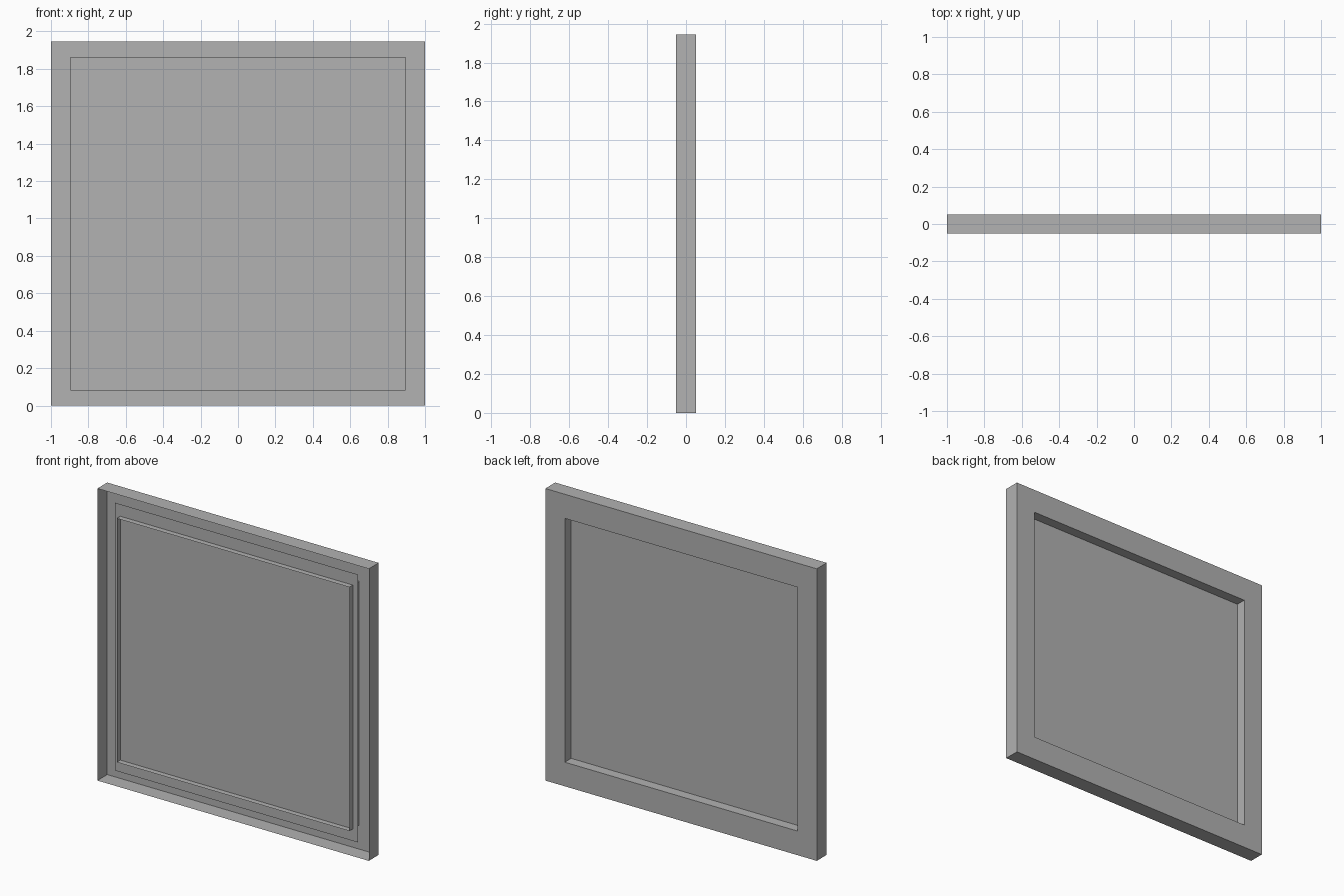
import bpy
import bmesh

HEIGHT = 1.945
MID_Z = HEIGHT / 2
HALF_DEPTH = 0.052

cube = bpy.data.objects.get("Cube")
if cube:
    bpy.data.objects.remove(cube, do_unlink=True)

grey = bpy.data.materials.new("plain_grey")
grey.use_nodes = True
colour = (0.445, 0.445, 0.445, 1)
grey.diffuse_color = colour
grey.node_tree.nodes["Principled BSDF"].inputs["Base Color"].default_value = colour


def ring(bm, half_x, half_z, y):
    """Four corners of an upright rectangle, counter-clockwise from the front."""
    corners = ((-1, -1), (1, -1), (1, 1), (-1, 1))
    return [bm.verts.new((sx * half_x, y, MID_Z + sz * half_z)) for sx, sz in corners]


def finish(bm, name):
    mesh = bpy.data.meshes.new(name)
    bm.to_mesh(mesh)
    bm.free()
    mesh.materials.append(grey)
    obj = bpy.data.objects.new(name, mesh)
    bpy.context.collection.objects.link(obj)
    return obj


# Hollow frame: outer wall, back border and inner wall, open at the front
bm = bmesh.new()
hole_x, hole_z = 0.857, 0.812
rings = [
    ring(bm, 1, MID_Z, -HALF_DEPTH),
    ring(bm, 1, MID_Z, HALF_DEPTH),
    ring(bm, hole_x, hole_z, HALF_DEPTH),
    ring(bm, hole_x, hole_z, -HALF_DEPTH),
]
for a, b in zip(rings, rings[1:]):
    for i in range(4):
        j = (i + 1) % 4
        bm.faces.new((a[i], a[j], b[j], b[i])).normal_update()
# The outer wall faces outwards, so turn everything if the base points up
bm.faces.ensure_lookup_table()
if bm.faces[0].normal.z > 0:
    bmesh.ops.reverse_faces(bm, faces=bm.faces[:])
finish(bm, "window_frame")

# Thin pane set inside the frame, a little wider than the opening
bm = bmesh.new()
bm.faces.new(ring(bm, 0.895, 0.892, -0.015))
finish(bm, "window_pane")
